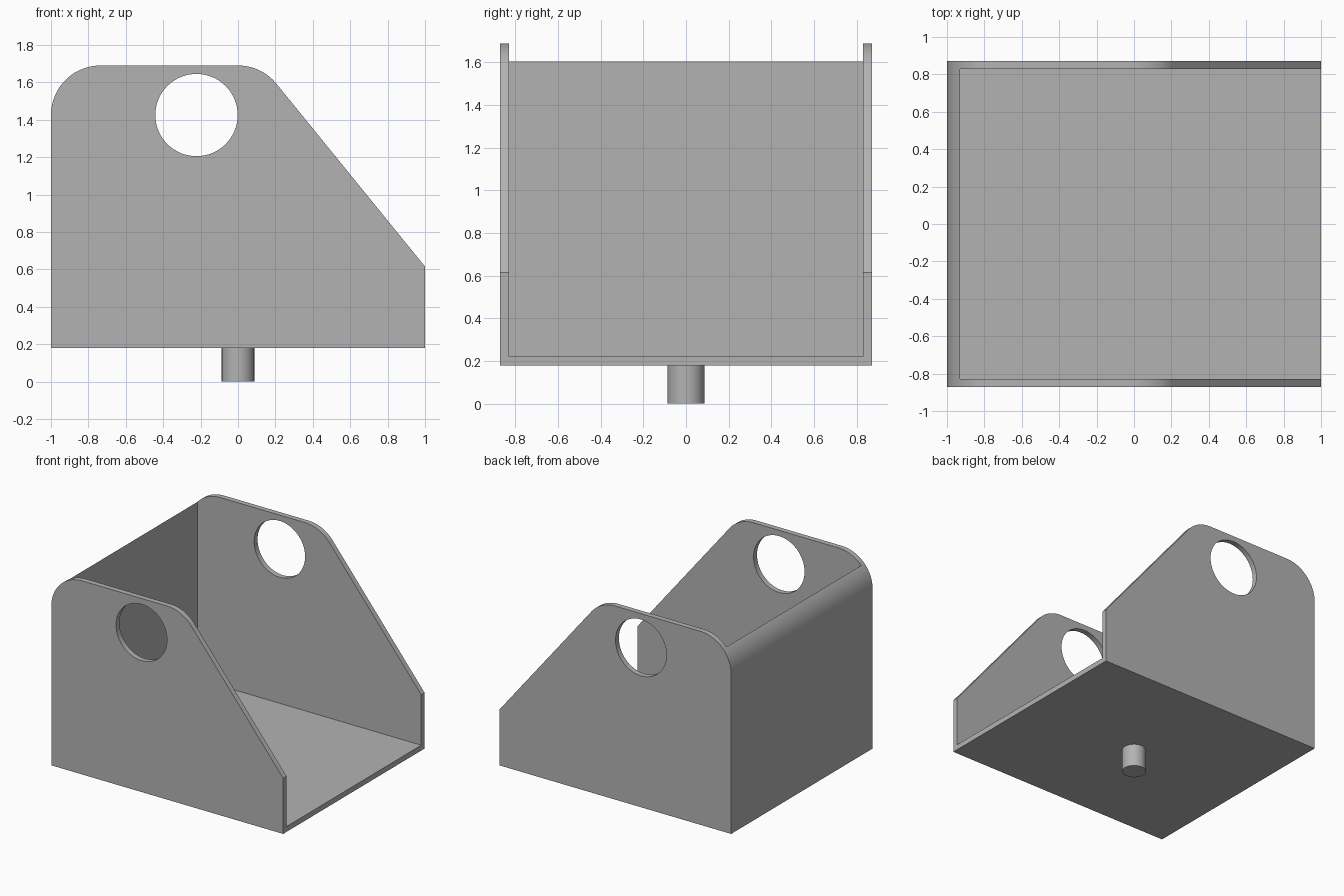
import bpy, bmesh, math
from mathutils import Matrix, Vector

cube = bpy.data.objects.get("Cube")
if cube:
    bpy.data.objects.remove(cube, do_unlink=True)

HALF_W, WALL = 0.872, 0.042      # half width and sheet thickness
BASE, TOP = 0.18, 1.69           # underside and top of the bracket
R = 0.265                        # corner radius
SLOPE = math.atan2(0.63, 0.776)  # direction the sloping edge faces

grey = bpy.data.materials.new("plain grey")
grey.use_nodes = True
colour = (0.45, 0.45, 0.45, 1)
grey.diffuse_color = colour
grey.node_tree.nodes["Principled BSDF"].inputs["Base Color"].default_value = colour


def finish(name, bm):
    bmesh.ops.recalc_face_normals(bm, faces=bm.faces)
    mesh = bpy.data.meshes.new(name)
    bm.to_mesh(mesh)
    bm.free()
    obj = bpy.data.objects.new(name, mesh)
    mesh.materials.append(grey)
    bpy.context.collection.objects.link(obj)
    return obj


def box(name, low, high):
    low, high = Vector(low), Vector(high)
    bm = bmesh.new()
    place = Matrix.Translation((low + high) / 2) @ Matrix.Diagonal((high - low).to_4d())
    bmesh.ops.create_cube(bm, size=1, matrix=place)
    return finish(name, bm)


def cylinder(name, radius, depth, matrix):
    bm = bmesh.new()
    bmesh.ops.create_cone(bm, cap_ends=True, segments=64, radius1=radius,
                          radius2=radius, depth=depth, matrix=matrix)
    return finish(name, bm)


def extrude_profile(name, points, half):
    bm = bmesh.new()
    face = bm.faces.new([bm.verts.new((x, -half, z)) for x, z in points])
    moved = bmesh.ops.extrude_face_region(bm, geom=[face])["geom"]
    bmesh.ops.translate(bm, vec=(0, 2 * half, 0),
                        verts=[v for v in moved if isinstance(v, bmesh.types.BMVert)])
    return finish(name, bm)


def arc(cx, start, end, steps=20):
    angles = [start + (end - start) * i / steps for i in range(steps + 1)]
    return [(cx + R * math.cos(a), TOP - R + R * math.sin(a)) for a in angles]


def select(obj):
    bpy.ops.object.select_all(action="DESELECT")
    obj.select_set(True)
    bpy.context.view_layer.objects.active = obj


def cut(obj, cutter):
    cutter.hide_render = True
    mod = obj.modifiers.new("cut", "BOOLEAN")
    mod.operation, mod.solver, mod.object = "DIFFERENCE", "EXACT", cutter
    select(obj)
    bpy.ops.object.modifier_apply(modifier=mod.name)
    bpy.data.objects.remove(cutter, do_unlink=True)


def smooth(obj):
    select(obj)
    bpy.ops.object.shade_smooth_by_angle(angle=math.radians(30))
    obj.modifiers.new("flat faces", "WEIGHTED_NORMAL").keep_sharp = True


# Bracket: side profile across the full width, hollowed to sheet walls
outline = [(-1, BASE)] + arc(R - 1, math.pi, math.pi / 2) + arc(0, math.pi / 2, SLOPE)
outline += [(1, 0.615), (1, BASE)]
bracket = extrude_profile("bracket", outline, HALF_W)
inner = HALF_W - WALL
cut(bracket, box("cavity_cutter", (-0.93, -inner, BASE + WALL), (1.2, inner, 2)))

# Round holes through both side walls
cut(bracket, cylinder("hole_cutter", 0.22, 3, Matrix.Translation((-0.222, 0, TOP - R))
                      @ Matrix.Rotation(math.pi / 2, 4, "X")))
smooth(bracket)

# Mounting pin under the floor
pin = cylinder("mounting_pin", 0.087, BASE + 0.01,
               Matrix.Translation((0, 0, (BASE + 0.01) / 2)))
smooth(pin)
